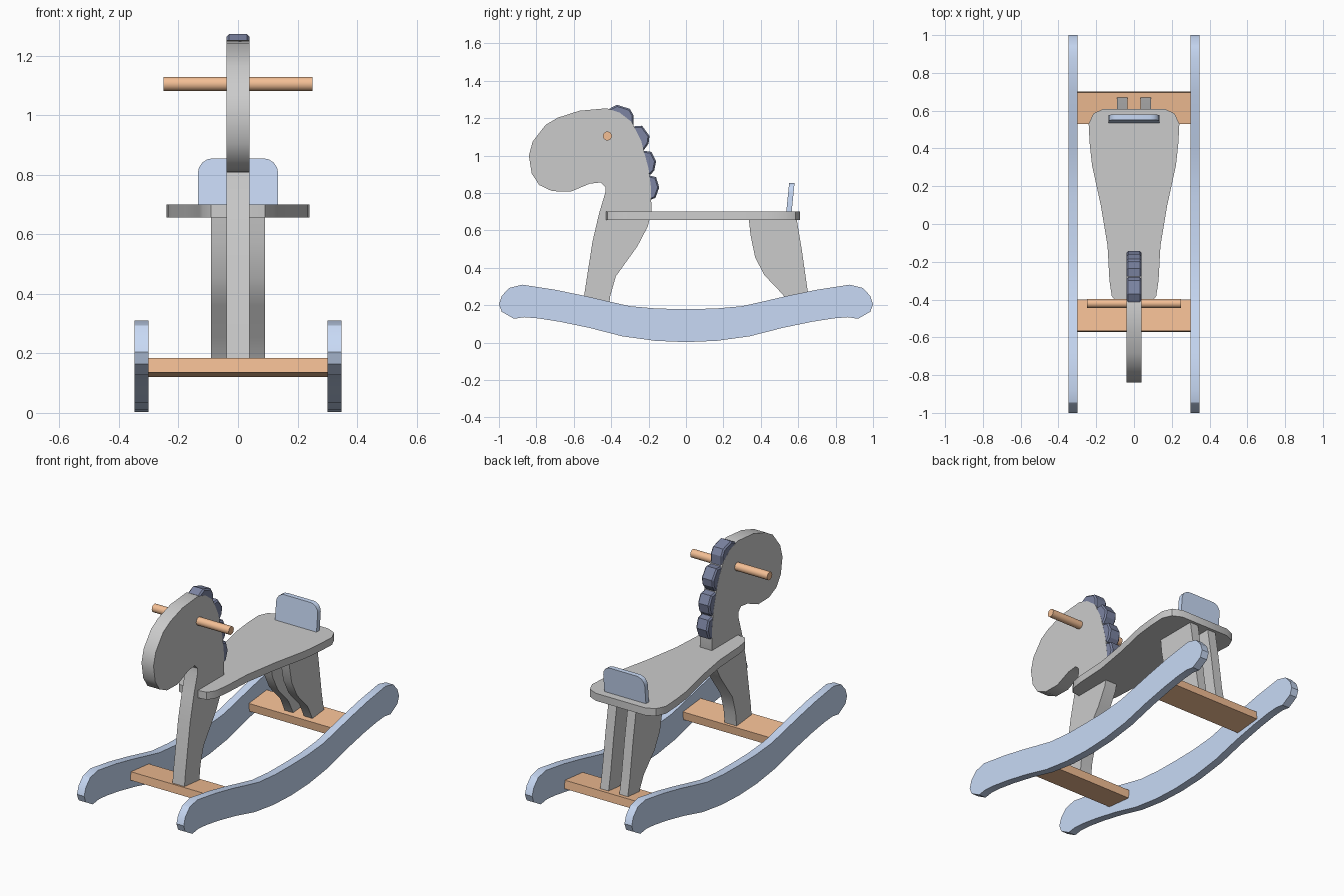
import bpy, bmesh, math
from mathutils import Matrix, Vector

if "Cube" in bpy.data.objects:
    bpy.data.objects.remove(bpy.data.objects["Cube"])


def material(name, rgb):
    m = bpy.data.materials.new(name)
    m.diffuse_color = (*rgb, 1)
    m.use_nodes = True
    m.node_tree.nodes["Principled BSDF"].inputs["Base Color"].default_value = m.diffuse_color
    return m


BLUE = material("light_blue", (0.58, 0.70, 0.92))
NAVY = material("dark_blue", (0.20, 0.23, 0.36))
ORANGE = material("orange", (0.90, 0.52, 0.30))


def finish(name, bm, mat, smooth=True):
    bmesh.ops.recalc_face_normals(bm, faces=bm.faces)
    me = bpy.data.meshes.new(name)
    bm.to_mesh(me)
    bm.free()
    ob = bpy.data.objects.new(name, me)
    bpy.context.collection.objects.link(ob)
    if mat:
        me.materials.append(mat)
    if smooth:
        bpy.ops.object.select_all(action='DESELECT')
        ob.select_set(True)
        bpy.context.view_layer.objects.active = ob
        bpy.ops.object.shade_smooth_by_angle(angle=math.radians(32))
    return ob


def board(name, outline, place, lo, hi, mat=None, smooth=True):
    """Cut a flat board from an outline; place(u, v, t) gives the 3D point."""
    bm = bmesh.new()
    face = bm.faces.new([bm.verts.new(place(u, v, lo)) for u, v in outline])
    ext = bmesh.ops.extrude_face_region(bm, geom=[face])
    step = Vector(place(0, 0, hi)) - Vector(place(0, 0, lo))
    bmesh.ops.translate(bm, vec=step, verts=[g for g in ext["geom"] if isinstance(g, bmesh.types.BMVert)])
    return finish(name, bm, mat, smooth)


def side(u, v, t):   # outline in y, z
    return (t, u, v)


def flat(u, v, t):   # outline in x, y
    return (u, v, t)


def mirrored(half):  # half outline runs from centre to centre
    return half + [(-u, v) for u, v in reversed(half) if abs(u) > 1e-6]


# Rockers
rocker = mirrored([(0, 0.18), (-0.15, 0.182), (-0.30, 0.195), (-0.42, 0.222), (-0.54, 0.25),
                   (-0.70, 0.283), (-0.875, 0.31), (-0.945, 0.293), (-0.985, 0.25), (-1.0, 0.205),
                   (-0.985, 0.165), (-0.92, 0.128), (-0.865, 0.136), (-0.79, 0.13), (-0.675, 0.112),
                   (-0.52, 0.08), (-0.34, 0.034), (-0.165, 0.01), (0, 0.003)])
for s, label in ((-1, "left"), (1, "right")):
    board(label + "_rocker", rocker, side, s * 0.30, s * 0.347, BLUE)

# Cross boards, tilted to follow the rockers
for y, tilt, label in ((-0.485, -0.1, "front"), (0.615, 0.1, "rear")):
    bm = bmesh.new()
    bmesh.ops.create_cube(bm, size=1, matrix=Matrix.Translation((0, y, 0.152))
                          @ Matrix.Rotation(tilt, 4, 'X') @ Matrix.Diagonal((0.605, 0.167, 0.048, 1)))
    finish(label + "_cross_board", bm, ORANGE, False)

# Front leg, neck and head in one board
head = [(-0.555, 0.165), (-0.545, 0.25), (-0.50, 0.54), (-0.465, 0.69), (-0.432, 0.80), (-0.43, 0.83),
        (-0.455, 0.857), (-0.515, 0.85), (-0.615, 0.808), (-0.715, 0.81), (-0.785, 0.843),
        (-0.825, 0.905), (-0.84, 1.0), (-0.82, 1.075), (-0.75, 1.165), (-0.685, 1.203),
        (-0.57, 1.24), (-0.425, 1.253), (-0.355, 1.23), (-0.29, 1.18), (-0.24, 1.08),
        (-0.20, 0.93), (-0.187, 0.83), (-0.185, 0.70), (-0.205, 0.62), (-0.26, 0.515),
        (-0.375, 0.355), (-0.405, 0.25), (-0.415, 0.165)]
board("head_and_front_leg", head, side, -0.039, 0.039)

# Rear legs
leg = [(0.335, 0.67), (0.345, 0.575), (0.37, 0.455), (0.42, 0.36), (0.52, 0.255), (0.565, 0.165),
       (0.672, 0.165), (0.65, 0.28), (0.62, 0.49), (0.59, 0.67)]
for s, label in ((-1, "left"), (1, "right")):
    board(label + "_rear_leg", leg, side, s * 0.035, s * 0.09)

# Seat
seat = mirrored([(0, 0.61), (0.16, 0.61), (0.215, 0.585), (0.24, 0.53), (0.235, 0.43), (0.222, 0.31),
                 (0.175, 0.095), (0.14, -0.115), (0.13, -0.30), (0.118, -0.38), (0.09, -0.42), (0, -0.432)])
board("seat", seat, flat, 0.656, 0.70)

# Backrest with rounded top corners, leaning back
corner = [(0.085 + 0.05 * math.cos(a), 0.805 + 0.05 * math.sin(a))
          for a in (math.radians(90 - 22.5 * i) for i in range(5))]
board("backrest", mirrored([(0, 0.855)] + corner + [(0.135, 0.69), (0, 0.69)]),
      lambda u, v, t: (u, t + 0.1 * (v - 0.70), v), 0.536, 0.565, BLUE)

# Handlebar
bm = bmesh.new()
bmesh.ops.create_cone(bm, cap_ends=True, segments=16, radius1=0.024, radius2=0.024, depth=0.5,
                      matrix=Matrix.Translation((0, -0.42, 1.105)) @ Matrix.Rotation(math.pi / 2, 4, 'Y'))
finish("handlebar", bm, ORANGE)

# Mane tufts, bevelled at both sides
tufts = [
    [(-0.43, 1.24), (-0.37, 1.272), (-0.30, 1.25), (-0.28, 1.215), (-0.28, 1.155), (-0.33, 1.15)],
    [(-0.30, 1.155), (-0.235, 1.16), (-0.195, 1.105), (-0.20, 1.065), (-0.225, 1.03), (-0.27, 1.03)],
    [(-0.25, 1.03), (-0.185, 1.02), (-0.16, 0.97), (-0.17, 0.92), (-0.19, 0.898), (-0.23, 0.90)],
    [(-0.22, 0.90), (-0.16, 0.885), (-0.143, 0.83), (-0.163, 0.775), (-0.185, 0.765), (-0.22, 0.78)],
]
for i, outline in enumerate(tufts):
    ob = board(f"mane_tuft_{i + 1}", outline, side, -0.0385, 0.0385, NAVY, False)
    bev = ob.modifiers.new("edge", 'BEVEL')
    bev.width, bev.segments = 0.008, 1
    bev.limit_method, bev.angle_limit = 'ANGLE', math.radians(85)
